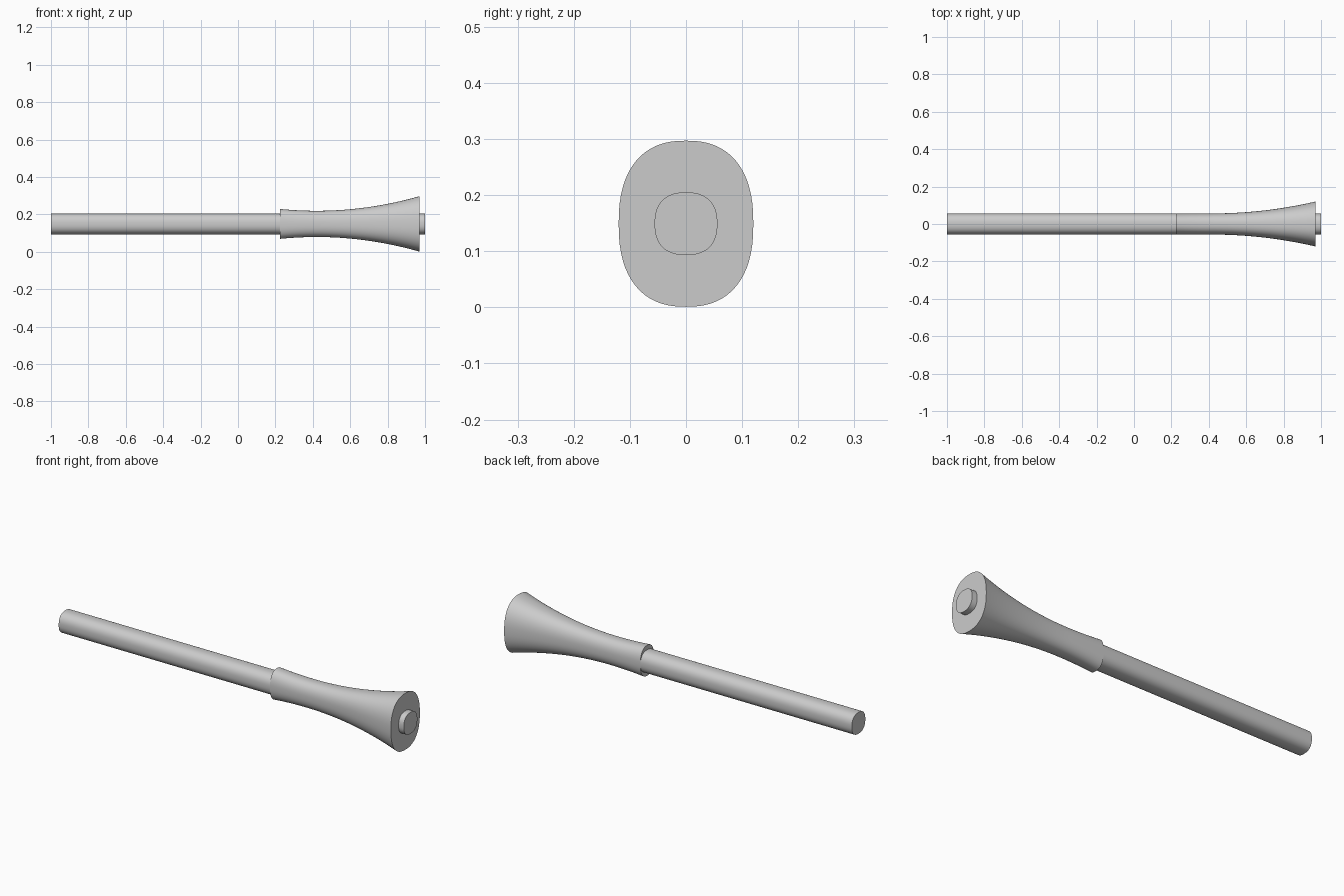
import bpy, bmesh, math

cube = bpy.data.objects.get("Cube")
if cube:
    bpy.data.objects.remove(cube, do_unlink=True)

MID_Z = 0.149
SIDES = 64

grey = bpy.data.materials.new("plain_grey")
grey.use_nodes = True
colour = (0.6, 0.6, 0.6, 1)
grey.diffuse_color = colour
grey.node_tree.nodes["Principled BSDF"].inputs["Base Color"].default_value = colour


def rounded_ring(bm, x, half_y, half_z, power=2.4):
    """Ring of vertices on a rounded-square section across x."""
    ring = []
    for i in range(SIDES):
        a = 2 * math.pi * i / SIDES
        c, s = math.cos(a), math.sin(a)
        y = math.copysign(abs(c) ** (2 / power), c) * half_y
        z = math.copysign(abs(s) ** (2 / power), s) * half_z
        ring.append(bm.verts.new((x, y, MID_Z + z)))
    return ring


def loft(name, sections):
    """Skin a row of sections and cap both ends."""
    bm = bmesh.new()
    rings = [rounded_ring(bm, *s) for s in sections]
    for r, q in zip(rings, rings[1:]):
        for i in range(SIDES):
            j = (i + 1) % SIDES
            bm.faces.new((r[i], r[j], q[j], q[i]))
    bm.faces.new(rings[0])
    bm.faces.new(rings[-1])
    bmesh.ops.recalc_face_normals(bm, faces=bm.faces)
    mesh = bpy.data.meshes.new(name)
    bm.to_mesh(mesh)
    bm.free()
    mesh.materials.append(grey)
    obj = bpy.data.objects.new(name, mesh)
    bpy.context.collection.objects.link(obj)
    bpy.ops.object.select_all(action="DESELECT")
    obj.select_set(True)
    bpy.context.view_layer.objects.active = obj
    bpy.ops.object.shade_smooth_by_angle(angle=math.radians(40))
    return obj


# Straight rod running through the whole length
loft("rod", [(-1, 0.056, 0.056), (1, 0.056, 0.056)])

# Waisted grip that flares towards its right-hand end
START, END, WAIST, STEPS = 0.225, 0.97, 0.42, 28
grip = []
for k in range(STEPS + 1):
    x = START + (END - START) * k / STEPS
    t = (x - WAIST) / (END - WAIST)
    grip.append((x, 0.0565 + 0.0635 * max(t, 0) ** 2, 0.07 + 0.078 * t * t))
loft("flared_grip", grip)
